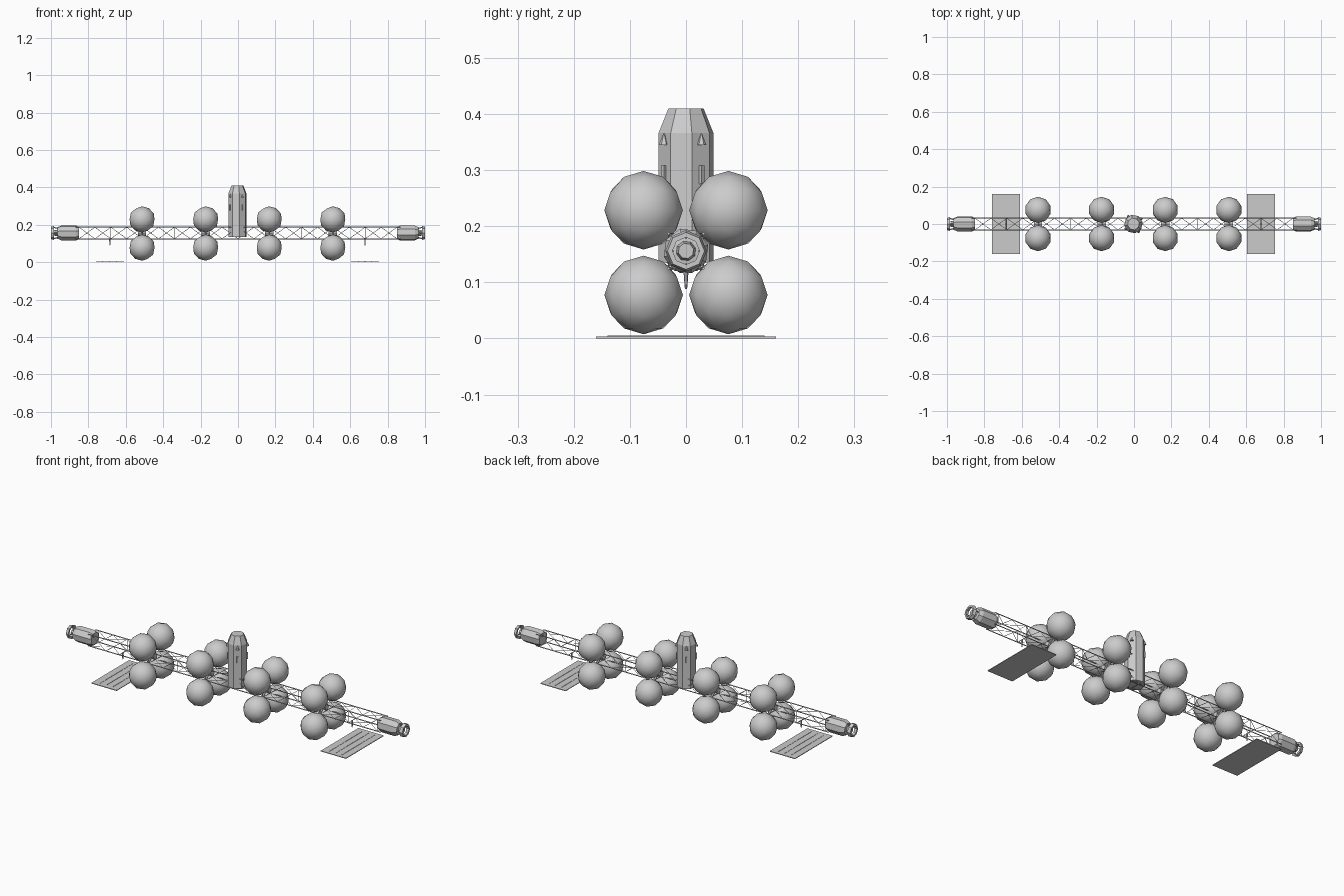
import bpy, bmesh, math
from mathutils import Vector, Matrix

if "Cube" in bpy.data.objects:
    bpy.data.objects.remove(bpy.data.objects["Cube"])

CX = -0.003          # centre of the tank and panel layout
ZC = 0.156           # truss axis height
H = 0.031            # truss half width


def finish(bm, name, smooth=False):
    bmesh.ops.recalc_face_normals(bm, faces=bm.faces)
    me = bpy.data.meshes.new(name)
    bm.to_mesh(me)
    bm.free()
    ob = bpy.data.objects.new(name, me)
    bpy.context.collection.objects.link(ob)
    for p in me.polygons:
        p.use_smooth = smooth
    return ob


def rod(bm, a, b, r1, r2=None, sides=4):
    a, b = Vector(a), Vector(b)
    d = b - a
    m = Matrix.Translation((a + b) / 2) @ d.to_track_quat('Z', 'Y').to_matrix().to_4x4()
    bmesh.ops.create_cone(bm, cap_ends=True, segments=sides, radius1=r1,
                          radius2=r1 if r2 is None else r2, depth=d.length, matrix=m)


def box(bm, centre, size):
    m = Matrix.Translation(centre) @ Matrix.Diagonal((*size, 1))
    bmesh.ops.create_cube(bm, size=1, matrix=m)


def lathe(bm, profile, sides, matrix, turn=0.0):
    # profile is (radius, height) around local z, capped at both ends
    rings = []
    for r, h in profile:
        rings.append([bm.verts.new(matrix @ Vector((
            r * math.cos(turn + math.tau * i / sides),
            r * math.sin(turn + math.tau * i / sides), h))) for i in range(sides)])
    for lo, hi in zip(rings, rings[1:]):
        for i in range(sides):
            j = (i + 1) % sides
            bm.faces.new((lo[i], lo[j], hi[j], hi[i]))
    bm.faces.new(rings[0])
    bm.faces.new(rings[-1])


# Truss: four long rails, square frames and zigzag bracing
L, N = 0.87, 20
corners = [(-H, ZC - H), (H, ZC - H), (H, ZC + H), (-H, ZC + H)]
bm = bmesh.new()
for y, z in corners:
    rod(bm, (-L, y, z), (L, y, z), 0.0028)
finish(bm, "truss_rails")

bm = bmesh.new()
step = 1.7 / N
for k in range(N + 1):
    x = -0.85 + k * step
    for i in range(4):
        p, q = corners[i], corners[(i + 1) % 4]
        if k % 2 == 0:
            rod(bm, (x, *p), (x, *q), 0.0012)
        if k < N:
            if k % 2:
                p, q = q, p
            rod(bm, (x, *p), (x + step, *q), 0.0012)
finish(bm, "truss_bracing")

# Four clusters of four spherical tanks, each on a hub with spokes
for n, x in enumerate((-0.51, -0.17, 0.17, 0.51)):
    x += CX
    hub = bmesh.new()
    rod(hub, (x - 0.022, 0, ZC), (x + 0.022, 0, ZC), 0.016, sides=8)
    for sy in (-1, 1):
        for sz in (-1, 1):
            c = Vector((x, sy * 0.0755, 0.153 + sz * 0.0755))
            rod(hub, (x, 0, ZC), c, 0.006, sides=6)
            bm = bmesh.new()
            bmesh.ops.create_icosphere(bm, subdivisions=2, radius=0.07,
                                       matrix=Matrix.Translation(c))
            finish(bm, f"tank_{n}", True)
    finish(hub, f"tank_hub_{n}")

# Upright command module with tapered nose
bm = bmesh.new()
lathe(bm, [(0.05, 0.135), (0.05, 0.366), (0.032, 0.41)], 8,
      Matrix.Translation((CX, 0, 0)), math.radians(12))
finish(bm, "command_module")

# Thruster cones and side plates on the module
bm = bmesh.new()
for i in range(4):
    a = math.radians(35 + 90 * i)
    d = Vector((math.cos(a), math.sin(a), 0))
    base = Vector((CX, 0, 0)) + d * 0.048
    rod(bm, base + Vector((0, 0, 0.345)), base + Vector((0, 0, 0.365)), 0.009, 0.001, 6)
    rod(bm, base + Vector((0, 0, 0.275)), base + Vector((0, 0, 0.308)), 0.005)
finish(bm, "module_fittings")

# End pods with flared neck and docking ring
for s, side in ((-1, "left"), (1, "right")):
    m = Matrix.Translation((0, 0, ZC)) @ Matrix.Rotation(s * math.pi / 2, 4, 'Y')
    bm = bmesh.new()
    lathe(bm, [(0.034, 0.85), (0.041, 0.866), (0.041, 0.945), (0.032, 0.964),
               (0.018, 0.966), (0.014, 0.985)], 8, m, math.radians(15))
    finish(bm, f"{side}_pod")
    bm = bmesh.new()
    ring = []
    prof = [(0.037, 0.984), (0.033, 1.0), (0.024, 1.0), (0.026, 0.984)]
    for r, h in prof:
        ring.append([bm.verts.new(m @ Vector((r * math.cos(math.tau * i / 8),
                     r * math.sin(math.tau * i / 8), h))) for i in range(8)])
    for k in range(4):
        for i in range(8):
            j = (i + 1) % 8
            a, b = ring[k], ring[(k + 1) % 4]
            bm.faces.new((a[i], a[j], b[j], b[i]))
    for i in range(4):
        a = math.tau * i / 4
        c, t = math.cos(a), math.sin(a)
        rod(bm, m @ Vector((0.024 * c, 0.024 * t, 0.962)),
            m @ Vector((0.031 * c, 0.031 * t, 0.99)), 0.003)
    finish(bm, f"{side}_docking_ring")

    # Solar panel lying below the truss, with long ribs
    px = s * 0.682 + CX
    bm = bmesh.new()
    box(bm, (px, 0, 0.0018), (0.15, 0.32, 0.0036))
    finish(bm, f"{side}_solar_panel")
    bm = bmesh.new()
    for k in (-1, 0, 1):
        box(bm, (px + k * 0.037, 0, 0.004), (0.003, 0.28, 0.002))
    finish(bm, f"{side}_panel_ribs")

    # Tapered mast hanging under the truss above the panel
    bm = bmesh.new()
    rod(bm, (px, 0, 0.088), (px, 0, ZC - H), 0.002, 0.005, 6)
    rod(bm, (px, -H, ZC - H), (px, H, ZC - H), 0.002)
    finish(bm, f"{side}_panel_mast")
